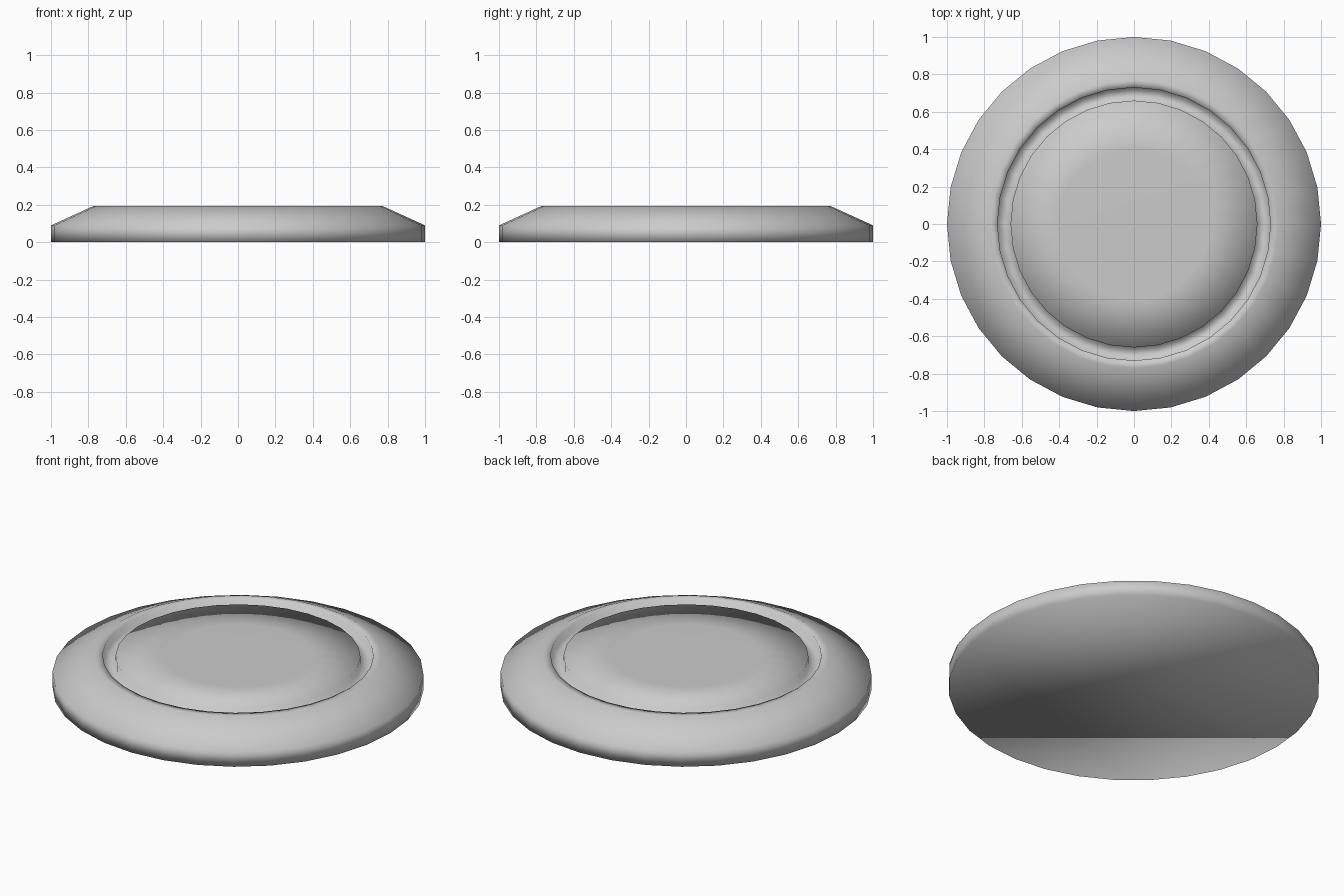
import bpy
import bmesh
from math import cos, sin, pi

if "Cube" in bpy.data.objects:
    bpy.data.objects.remove(bpy.data.objects["Cube"])

SIDES = 32


def lathe(name, profile):
    """Spin (radius, height) points around z and cap both ends, smooth shaded."""
    bm = bmesh.new()
    rings = []
    for r, z in profile:
        rings.append([bm.verts.new((r * cos(2 * pi * i / SIDES),
                                    r * sin(2 * pi * i / SIDES), z))
                      for i in range(SIDES)])
    for low, high in zip(rings, rings[1:]):
        for i in range(SIDES):
            j = (i + 1) % SIDES
            bm.faces.new((low[i], low[j], high[j], high[i]))
    bm.faces.new(rings[0][::-1])
    bm.faces.new(rings[-1])
    bmesh.ops.recalc_face_normals(bm, faces=bm.faces[:])
    for f in bm.faces:
        f.smooth = True
    mesh = bpy.data.meshes.new(name)
    bm.to_mesh(mesh)
    bm.free()
    obj = bpy.data.objects.new(name, mesh)
    bpy.context.collection.objects.link(obj)
    return obj


# Round base: straight side, sloped shoulder, flat rim, narrow groove, centre pad
lathe("round_button_base", [
    (1.0, 0.0), (1.0, 0.09),        # outer side
    (0.77, 0.195), (0.73, 0.195),   # shoulder and rim
    (0.73, 0.145), (0.66, 0.145),   # groove
    (0.66, 0.192), (0.40, 0.195),   # centre pad
])
